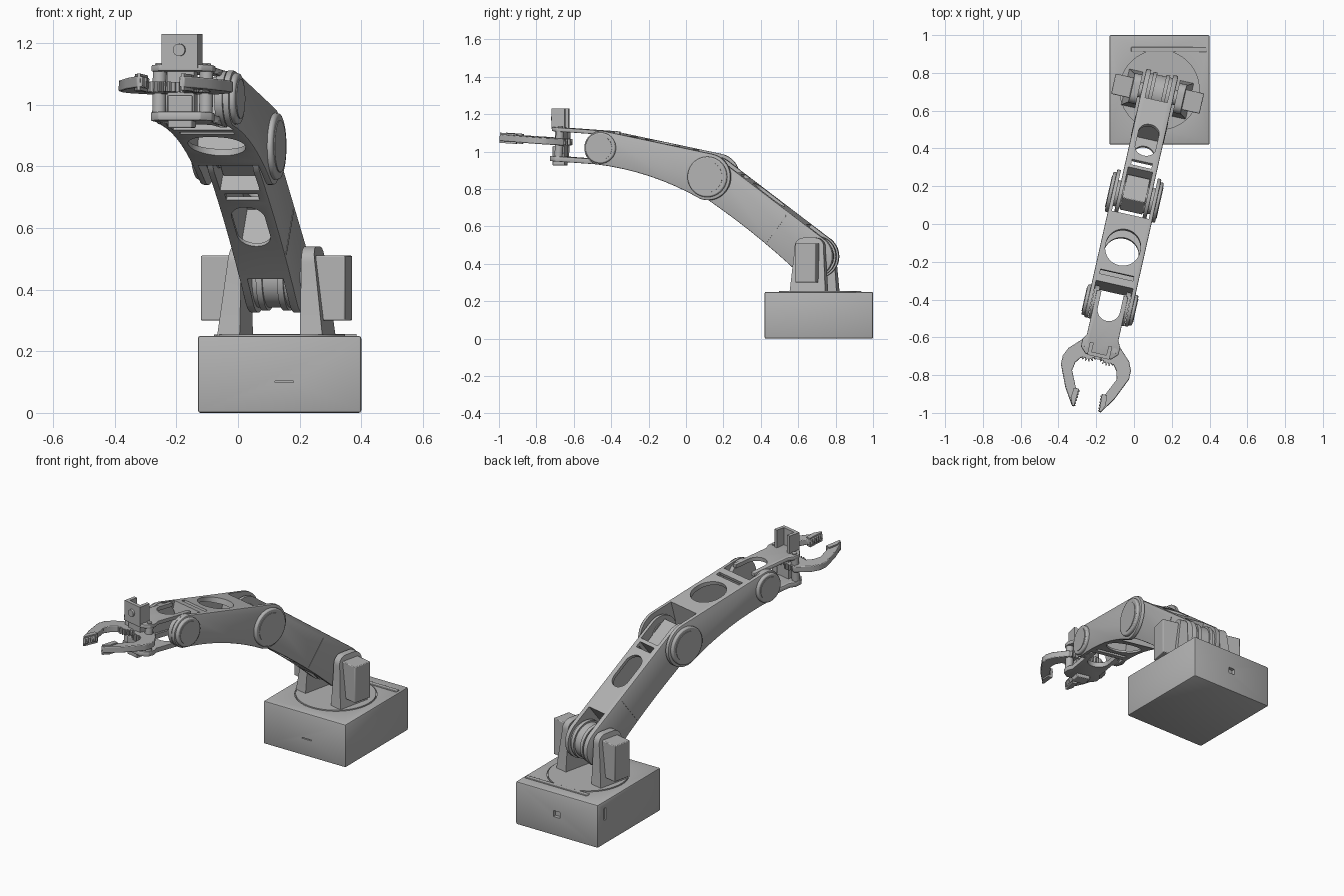
import bpy, bmesh, math
from mathutils import Matrix, Vector

if "Cube" in bpy.data.objects:
    bpy.data.objects.remove(bpy.data.objects["Cube"], do_unlink=True)

grey = bpy.data.materials.new("plain_grey")
grey.use_nodes = True
grey.diffuse_color = (0.45, 0.45, 0.45, 1)
grey.node_tree.nodes["Principled BSDF"].inputs["Base Color"].default_value = (0.45, 0.45, 0.45, 1)

# Frames: x runs forward along the arm, y to the model's left, z up
def pitch(degrees):
    return Matrix.Rotation(math.radians(-degrees), 4, 'Y')

WORLD = Matrix.Identity(4)
ARM = Matrix.Translation((0.125, 0.69, 0)) @ Matrix.Rotation(math.radians(-102.7), 4, 'Z')
LOWER = ARM @ Matrix.Translation((0, 0, 0.44)) @ pitch(37.2)
FORE = ARM @ Matrix.Translation((0.562, 0, 0.865)) @ pitch(14.8)
WRIST = ARM @ Matrix.Translation((1.15, 0, 1.02)) @ pitch(4)


def prism(name, pts, lo, hi, axis, frame, shape=None):
    """Extrude a flat outline along y or z inside a frame."""
    bm = bmesh.new()
    place = (lambda p, h: (p[0], h, p[1])) if axis == 'y' else (lambda p, h: (p[0], p[1], h))
    base = bm.faces.new([bm.verts.new(place(p, lo)) for p in pts])
    ext = bmesh.ops.extrude_face_region(bm, geom=[base])["geom"]
    step = Vector(place((0, 0), hi - lo))
    for v in ext:
        if isinstance(v, bmesh.types.BMVert):
            v.co += step
    if shape:
        for v in bm.verts:
            shape(v.co)
    bmesh.ops.recalc_face_normals(bm, faces=bm.faces)
    me = bpy.data.meshes.new(name)
    bm.to_mesh(me)
    bm.free()
    me.materials.append(grey)
    ob = bpy.data.objects.new(name, me)
    bpy.context.scene.collection.objects.link(ob)
    ob.matrix_world = frame
    return ob


def box(name, x, y, z, frame):
    return prism(name, [(x[0], y[0]), (x[1], y[0]), (x[1], y[1]), (x[0], y[1])], *z, 'z', frame)


def arc(cx, cy, r, a, b, n):
    return [(cx + r * math.cos(a + (b - a) * i / n), cy + r * math.sin(a + (b - a) * i / n))
            for i in range(n + 1)]


def circle(cx, cy, r, n=40):
    return arc(cx, cy, r, 0, math.tau, n)[:-1]


def outline(x0, r0, x1, r1, bow=0.0):
    """Two end circles joined by tangents, with the lower edge bowed inwards."""
    t = math.acos((r0 - r1) / (x1 - x0))
    pts = arc(x1, 0, r1, -t, t, 20) + arc(x0, 0, r0, t, math.tau - t, 20)
    a, b = Vector(pts[-1]), Vector(pts[0])
    for k in range(1, 8):
        f = k / 8
        p = a.lerp(b, f)
        pts.append((p.x, p.y + 4 * bow * f * (1 - f)))
    return pts


def bevel(ob, width, segments=2):
    m = ob.modifiers.new("soft_edge", 'BEVEL')
    m.width, m.segments, m.limit_method = width, segments, 'ANGLE'
    m.angle_limit = math.radians(40)
    return ob


def cut(ob, cutters):
    """Subtract helpers, keep the result and drop the helpers."""
    for c in cutters:
        c.hide_render = True
        m = ob.modifiers.new("cut", 'BOOLEAN')
        m.operation, m.solver, m.object = 'DIFFERENCE', 'EXACT', c
    bpy.context.view_layer.update()
    dg = bpy.context.evaluated_depsgraph_get()
    me = bpy.data.meshes.new_from_object(ob.evaluated_get(dg))
    ob.modifiers.clear()
    ob.data = me
    for c in cutters:
        bpy.data.objects.remove(c, do_unlink=True)
    return ob


# Base box with ports and slots
base = bevel(box("base_box", (-0.13, 0.4), (0.42, 1.0), (0, 0.25), WORLD), 0.008)
cut(base, [box("port_cut", (0.115, 0.155), (0.98, 1.1), (0.11, 0.145), WORLD),
           box("front_slit_cut", (0.12, 0.18), (0.4, 0.43), (0.098, 0.103), WORLD),
           box("side_slot_cut", (-0.2, -0.12), (0.925, 0.94), (0.14, 0.21), WORLD),
           prism("ring_groove_cut", circle(0.135, 0.71, 0.218, 64), 0.244, 0.3, 'z', WORLD)])
bevel(box("rear_top_strip", (-0.015, 0.385), (0.91, 0.937), (0.24, 0.256), WORLD), 0.003)
prism("turntable", circle(0.135, 0.71, 0.213, 64), 0.23, 0.254, 'z', WORLD)

# Shoulder posts and servos
def taper(co):
    if abs(co.y) > 0.13:
        co.y -= math.copysign(0.035 * (co.z - 0.25) / 0.28, co.y)

post_side = [(-0.095, 0.25), (0.1, 0.25), (0.08, 0.47)] + arc(0.03, 0.49, 0.05, 0, math.pi / 2, 6) \
    + arc(-0.03, 0.49, 0.05, math.pi / 2, math.pi, 6) + [(-0.08, 0.47)]
for s, side in ((1, "left"), (-1, "right")):
    prism(side + "_shoulder_post", post_side, s * 0.1, s * 0.175, 'y', ARM, taper)
    y = sorted((s * 0.12, s * 0.24))
    bevel(box(side + "_shoulder_servo", (-0.055, 0.055), y, (0.3, 0.51), ARM), 0.004)
    prism(side + "_shoulder_axle", circle(0, 0.44, 0.04), s * 0.07, s * 0.13, 'y', ARM)

# Lower arm: hollow shell, forked at both ends
L1, L2 = 0.703, 0.605
lower = bevel(prism("lower_arm", outline(0, 0.115, L1, 0.108, 0.015), -0.087, 0.087, 'y', LOWER), 0.006)
cut(lower, [box("hollow", (0.16, 0.56), (-0.066, 0.066), (-0.085, 0.092), LOWER),
            box("elbow_fork", (0.6, 0.9), (-0.066, 0.066), (-0.2, 0.2), LOWER),
            box("shoulder_fork", (-0.2, 0.13), (-0.06, 0.06), (-0.2, 0.2), LOWER),
            box("cross_slot", (0.545, 0.58), (-0.055, 0.055), (-0.2, 0.2), LOWER),
            prism("long_hole", outline(0.35, 0.055, 0.45, 0.055), -0.2, 0.2, 'z', LOWER)])
prism("shoulder_drum", circle(0, 0, 0.098), -0.062, 0.062, 'y', LOWER)
for y in (-0.045, 0.025):
    prism("shoulder_drum_rim", circle(0, 0, 0.108), y, y + 0.02, 'y', LOWER)
bevel(box("elbow_servo", (0.61, 0.77), (-0.062, 0.062), (-0.05, 0.06), LOWER), 0.004)
box("arm_seam_band", (0.24, 0.245), (-0.089, 0.089), (-0.09, 0.09), LOWER)

# Forearm: wider shell with a big through hole
fore = bevel(prism("forearm", outline(0, 0.125, L2, 0.092, 0.03), -0.12, 0.12, 'y', FORE), 0.006)
cut(fore, [box("hollow", (0.15, 0.5), (-0.1, 0.1), (-0.065, 0.082), FORE),
           box("elbow_fork", (-0.2, 0.13), (-0.1, 0.1), (-0.2, 0.2), FORE),
           box("wrist_fork", (0.515, 0.8), (-0.1, 0.1), (-0.2, 0.2), FORE),
           box("cross_slot", (0.45, 0.475), (-0.09, 0.09), (-0.2, 0.2), FORE),
           prism("oval_hole", outline(0.304, 0.093, 0.316, 0.093), -0.2, 0.2, 'z', FORE)])

# Round joint covers
for s, side in ((1, "left"), (-1, "right")):
    for x, r, joint in ((0, 0.108, "elbow"), (L2, 0.083, "wrist")):
        bevel(prism(f"{side}_{joint}_cover", circle(x, 0, r, 48), s * 0.11, s * 0.137, 'y', FORE), 0.007)
        prism(f"{side}_{joint}_cap", circle(x, 0, r * 0.78, 48), s * 0.12, s * 0.14, 'y', FORE)
    prism(side + "_elbow_axle", circle(0, 0, 0.07), s * 0.06, s * 0.11, 'y', FORE)
    prism(side + "_wrist_cheek", circle(0, 0, 0.09), s * 0.072, s * 0.098, 'y', WRIST)

# Gripper plates
plate = [(-0.06, -0.085), (0.18, -0.085), (0.21, -0.102), (0.25, -0.102), (0.283, -0.07),
         (0.283, 0.07), (0.25, 0.102), (0.21, 0.102), (0.18, 0.085), (-0.06, 0.085)]
for name, lo, hi in (("upper_gripper_plate", 0.07, 0.092), ("lower_gripper_plate", -0.09, -0.062)):
    notch = prism("notch", outline(-0.2, 0.06, 0.03, 0.06), -0.2, 0.2, 'z', WRIST)
    cut(bevel(prism(name, plate, lo, hi, 'z', WRIST), 0.004), [notch])

# Fingers with geared roots and toothed tips
finger = [(0.04, -0.04), (0.1, -0.05), (0.165, 0.015), (0.185, 0.06), (0.185, 0.105), (0.135, 0.22), (0.078, 0.31)]
for k in range(6):
    u = 0.305 - k * 0.016
    finger += [(0.06 - k * 0.001, u), (0.068 - k * 0.001, u - 0.008)]
finger += [(0.08, 0.212), (0.12, 0.125), (0.112, 0.08), (0.09, 0.05), (0.04, 0.03)]
tip = [(0.09, 0.215), (0.063, 0.215), (0.068, 0.308), (0.078, 0.308), (0.095, 0.27)]
for s, side in ((1, "left"), (-1, "right")):
    to_frame = lambda pts: [(0.255 + u, s * v) for v, u in pts]
    bevel(prism(side + "_finger", to_frame(finger), -0.002, 0.034, 'z', WRIST), 0.004)
    prism(side + "_finger_grip", to_frame(tip), -0.012, 0.042, 'z', WRIST)
    gear = []
    for i in range(20):
        for f, r in ((0, 0.046), (0.25, 0.046), (0.5, 0.06), (0.75, 0.06)):
            a = math.tau * (i + f) / 20
            gear.append((0.255 + r * math.cos(a), s * 0.055 + r * math.sin(a)))
    prism(side + "_finger_gear", gear, 0.0 if s > 0 else 0.002, 0.034, 'z', WRIST)
    prism(side + "_gripper_column", circle(0.235, s * 0.078, 0.022, 24), -0.08, 0.08, 'z', WRIST)
    prism(side + "_column_screw", circle(0.235, s * 0.078, 0.014, 20), 0.08, 0.098, 'z', WRIST)

# Gripper servo: block below, open channel above, round knob in front
bevel(box("gripper_servo_block", (1.365, 1.43), (-0.04, 0.04), (0.925, 1.03), ARM), 0.004)
box("gripper_servo_core", (1.365, 1.415), (-0.045, 0.045), (0.97, 1.115), ARM)
box("servo_holder_front", (1.41, 1.43), (-0.06, 0.06), (1.12, 1.23), ARM)
for y in (-0.06, 0.04):
    box("servo_holder_side", (1.36, 1.412), (y, y + 0.02), (1.12, 1.23), ARM)
knob = prism("servo_holder_knob", circle(0, 0, 0.02, 24), 0, 0.012, 'z',
             ARM @ Matrix.Translation((1.43, 0, 1.178)) @ Matrix.Rotation(math.pi / 2, 4, 'Y'))

# Smooth rounded surfaces, sharp edges kept
bpy.ops.object.select_all(action='DESELECT')
for ob in bpy.context.scene.objects:
    if ob.type == 'MESH':
        ob.select_set(True)
bpy.context.view_layer.objects.active = knob
bpy.ops.object.shade_smooth_by_angle(angle=math.radians(30))
